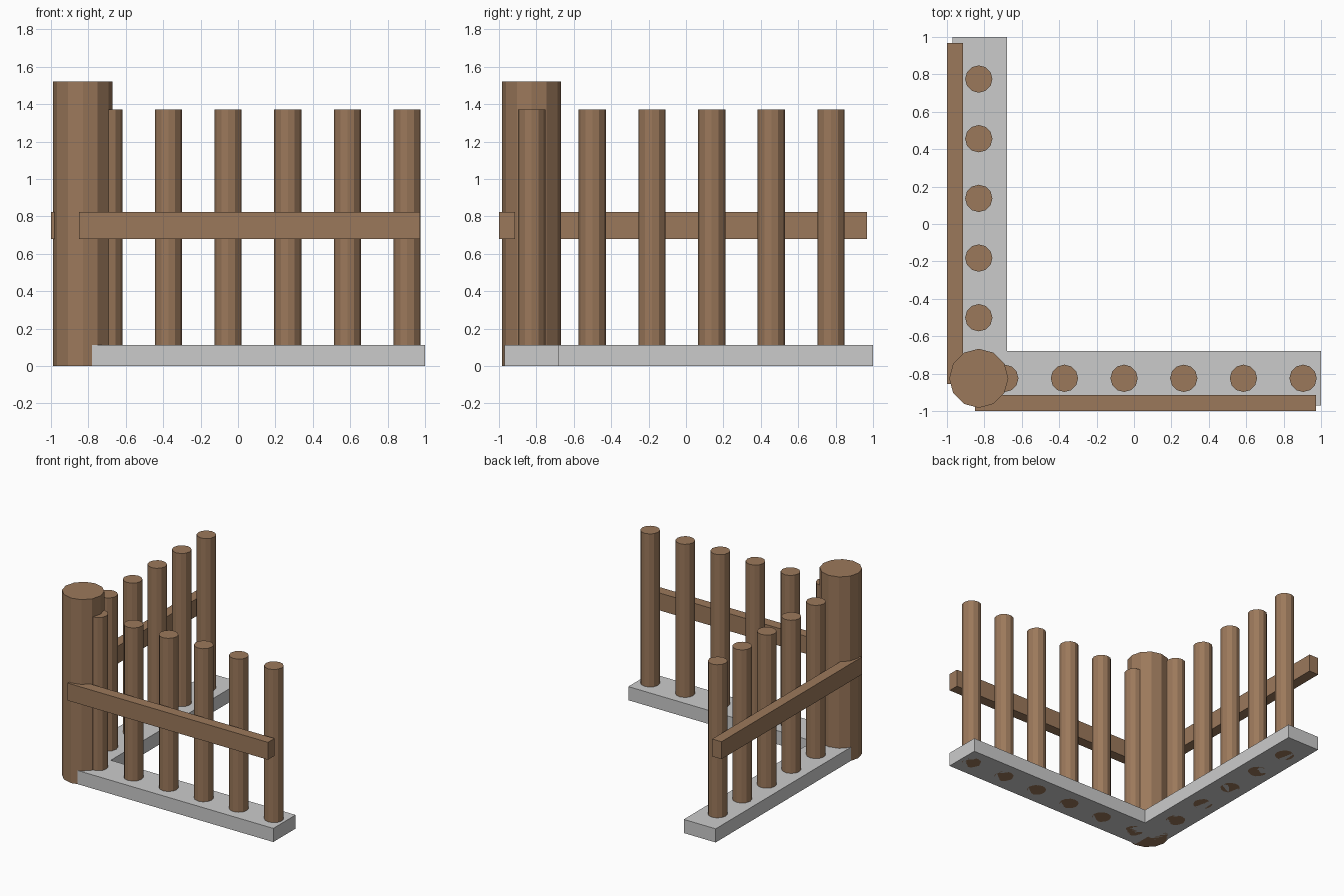
import bpy
import bmesh

if "Cube" in bpy.data.objects:
    bpy.data.objects.remove(bpy.data.objects["Cube"])

wood = bpy.data.materials.new("wood")
wood.diffuse_color = (0.33, 0.19, 0.105, 1)
wood.use_nodes = True
wood.node_tree.nodes["Principled BSDF"].inputs["Base Color"].default_value = wood.diffuse_color

CX, CY = -0.83, -0.825  # centre lines of the two fence runs


def add_cylinder(name, x, y, radius, height):
    bpy.ops.mesh.primitive_cylinder_add(
        vertices=12, radius=radius, depth=height, location=(x, y, height / 2))
    obj = bpy.context.object
    obj.name = name
    obj.data.materials.append(wood)


def add_box(name, lo, hi):
    bpy.ops.mesh.primitive_cube_add(
        size=1, location=[(a + b) / 2 for a, b in zip(lo, hi)])
    obj = bpy.context.object
    obj.name = name
    obj.scale = [b - a for a, b in zip(lo, hi)]
    bpy.ops.object.transform_apply(location=False, rotation=False, scale=True)
    obj.data.materials.append(wood)


# L-shaped stone base, its outer corner notched where the post stands
outline = [(CX, -0.97), (1, -0.97), (1, -0.68), (-0.68, -0.68),
           (-0.68, 1), (-0.97, 1), (-0.97, CY), (CX, CY)]
bm = bmesh.new()
face = bm.faces.new([bm.verts.new((x, y, 0)) for x, y in outline])
ext = bmesh.ops.extrude_face_region(bm, geom=[face], use_keep_orig=True)
top = [v for v in ext["geom"] if isinstance(v, bmesh.types.BMVert)]
bmesh.ops.translate(bm, verts=top, vec=(0, 0, 0.112))
bmesh.ops.recalc_face_normals(bm, faces=bm.faces)
mesh = bpy.data.meshes.new("base")
bm.to_mesh(mesh)
bm.free()
bpy.context.collection.objects.link(bpy.data.objects.new("base", mesh))

# Corner post
add_cylinder("corner_post", CX, CY, 0.158, 1.52)

# Pickets along both runs
for i in range(6):
    add_cylinder(f"front_picket_{i + 1}", 0.904 - 0.319 * i, CY, 0.073, 1.37)
for i in range(5):
    add_cylinder(f"side_picket_{i + 1}", CX, 0.775 - 0.319 * i, 0.073, 1.37)

# Rails on the outer faces
add_box("front_rail", (-0.85, -1, 0.68), (0.973, -0.915, 0.823))
add_box("side_rail", (-1, -0.855, 0.68), (-0.915, 0.967, 0.823))
